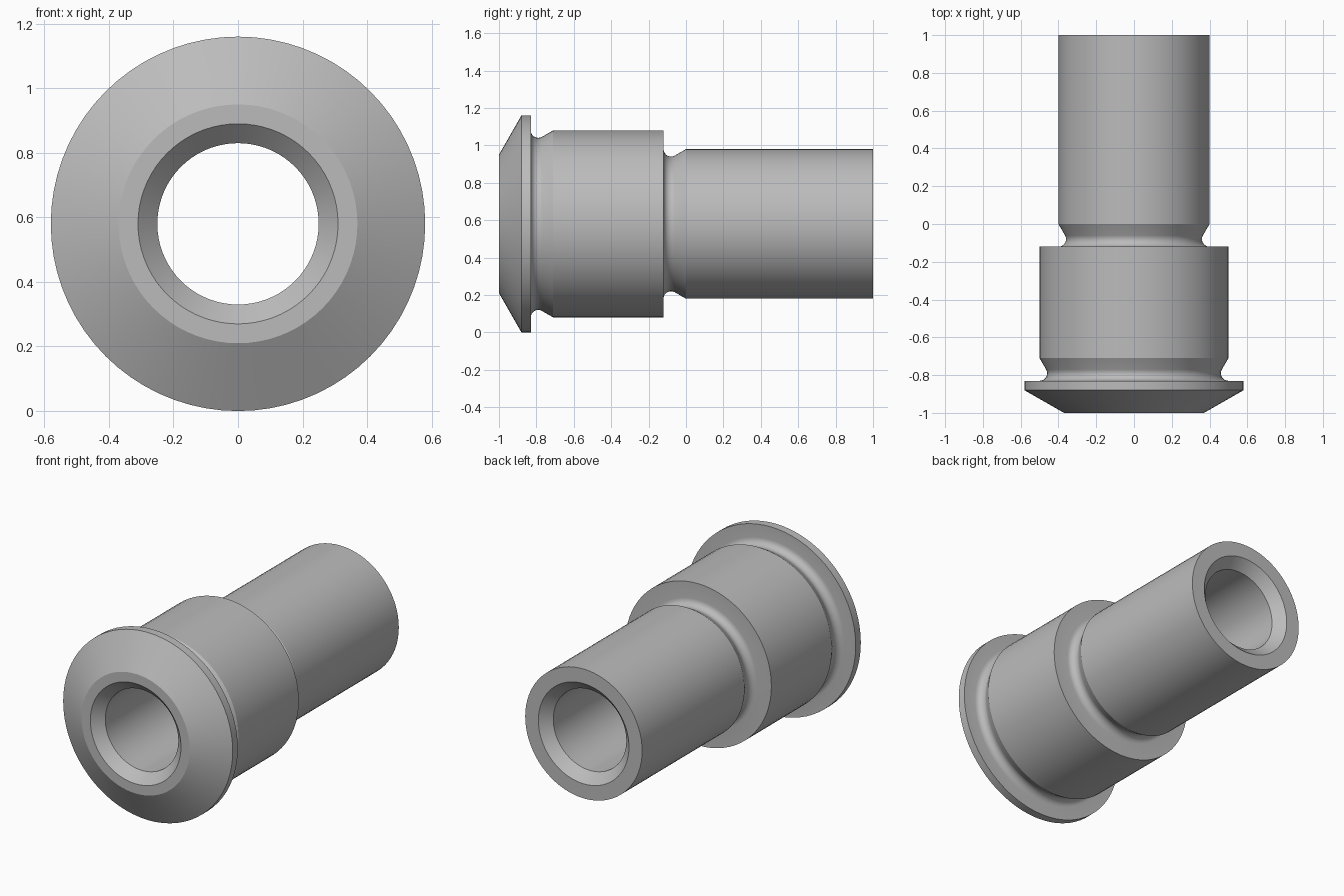
import bpy, bmesh, math
from mathutils import Matrix, Vector

cube = bpy.data.objects.get("Cube")
if cube:
    bpy.data.objects.remove(cube, do_unlink=True)

SEGMENTS = 72
AXIS_HEIGHT = 0.58

metal = bpy.data.materials.new("grey metal")
metal.use_nodes = True
metal.diffuse_color = (0.5, 0.5, 0.5, 1)
metal.node_tree.nodes["Principled BSDF"].inputs["Base Color"].default_value = (0.5, 0.5, 0.5, 1)


def relief_groove(y, radius, r=0.04, steps=8):
    """Rounded undercut behind a shoulder at y; a 30 degree ramp follows it."""
    sweep = math.radians(120)
    return [(y + r - r * math.cos(sweep * i / steps),
             radius - r * math.sin(sweep * i / steps)) for i in range(steps + 1)]


def lathe(name, profile):
    """Revolve a closed (y, radius) profile around the long axis."""
    bm = bmesh.new()
    rings = []
    for i in range(SEGMENTS):
        turn = Matrix.Rotation(math.tau * i / SEGMENTS, 3, 'Y')
        rings.append([bm.verts.new(turn @ Vector((0, y, r))) for y, r in profile])
    for i, ring in enumerate(rings):
        following = rings[(i + 1) % SEGMENTS]
        for j in range(len(profile)):
            k = (j + 1) % len(profile)
            bm.faces.new((ring[j], ring[k], following[k], following[j]))
    bmesh.ops.recalc_face_normals(bm, faces=bm.faces)
    mesh = bpy.data.meshes.new(name)
    bm.to_mesh(mesh)
    bm.free()
    mesh.materials.append(metal)
    obj = bpy.data.objects.new(name, mesh)
    obj.location.z = AXIS_HEIGHT
    bpy.context.collection.objects.link(obj)
    bpy.ops.object.select_all(action='DESELECT')
    obj.select_set(True)
    bpy.context.view_layer.objects.active = obj
    bpy.ops.object.shade_smooth_by_angle(angle=math.radians(25))
    return obj


# Conical flange at the front
flange = [(-1, 0.31), (-1, 0.37), (-0.88, 0.58), (-0.83, 0.58)]
# Wide collar with its relief groove
collar = relief_groove(-0.83, 0.5) + [(-0.71, 0.5), (-0.12, 0.5)]
# Narrow tube with its relief groove
tube = relief_groove(-0.12, 0.4) + [(0, 0.4), (1, 0.4)]
# Through bore, chamfered at both mouths
bore = [(1, 0.31), (0.94, 0.25), (-0.94, 0.25)]

lathe("stepped_tube_fitting", flange + collar + tube + bore)
